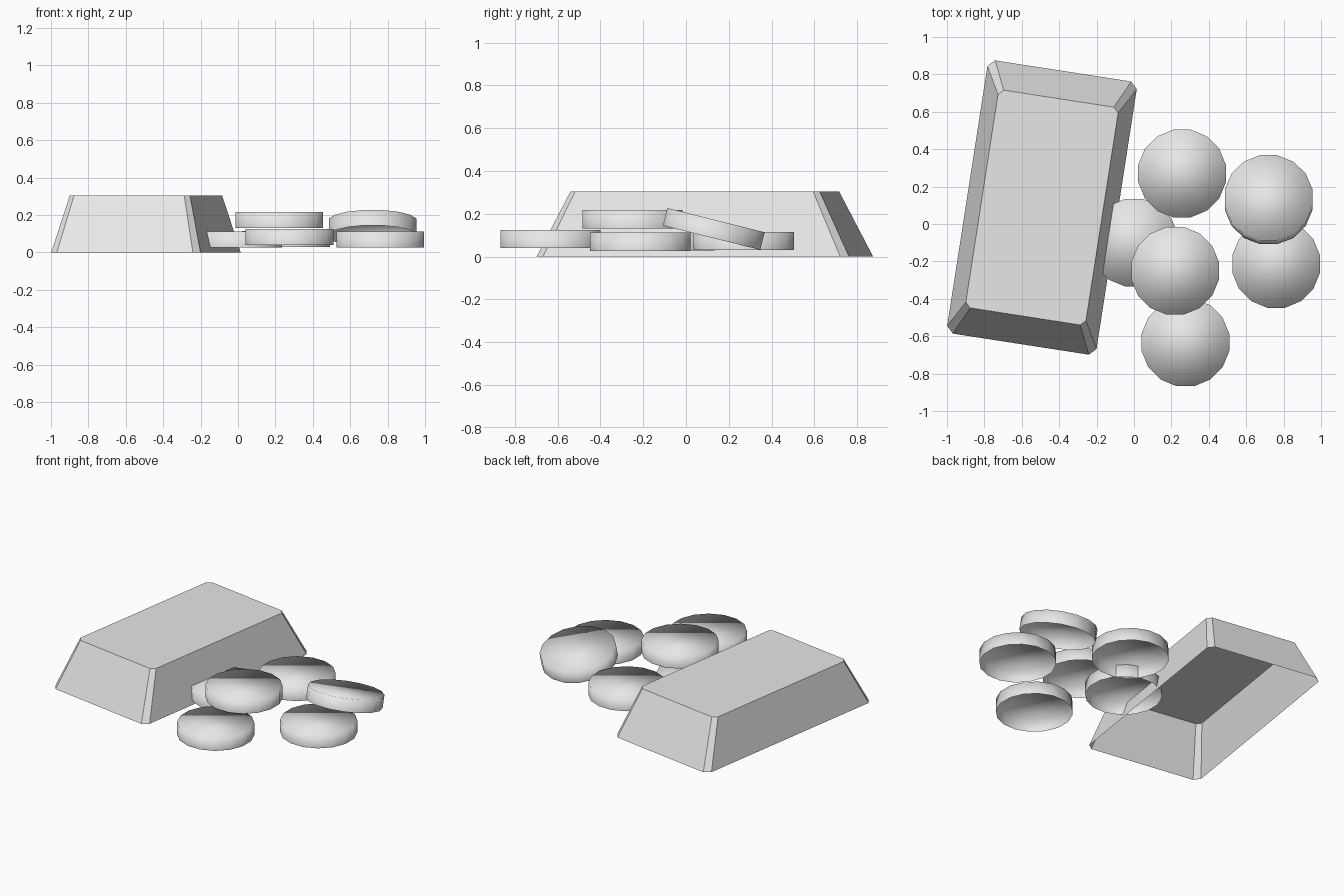
import bpy
import bmesh
from math import radians
from mathutils import Matrix

cube = bpy.data.objects.get("Cube")
if cube:
    bpy.data.objects.remove(cube, do_unlink=True)

grey = bpy.data.materials.new("light_grey")
grey.use_nodes = True
grey.diffuse_color = (0.8, 0.8, 0.8, 1)
grey.node_tree.nodes["Principled BSDF"].inputs["Base Color"].default_value = (0.8, 0.8, 0.8, 1)


def add_object(name, bm, smooth):
    bmesh.ops.recalc_face_normals(bm, faces=bm.faces)
    # Open shells: make sure the cap points up
    cap = max(bm.faces, key=lambda f: f.calc_center_median().z)
    if cap.normal.z < 0:
        bmesh.ops.reverse_faces(bm, faces=bm.faces)
    for face in bm.faces:
        face.smooth = smooth
    mesh = bpy.data.meshes.new(name)
    bm.to_mesh(mesh)
    bm.free()
    mesh.materials.append(grey)
    obj = bpy.data.objects.new(name, mesh)
    bpy.context.collection.objects.link(obj)
    return obj


def chamfered_ring(bm, half_x, half_y, cut, z):
    """Rectangle with cut corners, counterclockwise."""
    ring = []
    for sx, sy in ((1, 1), (-1, 1), (-1, -1), (1, -1)):
        corner = [(half_x, half_y - cut), (half_x - cut, half_y)]
        if sx * sy < 0:
            corner.reverse()
        ring += [bm.verts.new((sx * x, sy * y, z)) for x, y in corner]
    return ring


# Tapered bar, open underneath
bm = bmesh.new()
base = chamfered_ring(bm, 0.404, 0.739, 0.036, 0)
top = chamfered_ring(bm, 0.325, 0.589, 0.027, 0.305)
for i in range(len(base)):
    j = (i + 1) % len(base)
    bm.faces.new((base[i], base[j], top[j], top[i]))
bm.faces.new(top)
bar = add_object("bar", bm, False)
bar.location = (-0.492, 0.088, 0)
bar.rotation_euler.z = radians(-8.8)


# Round discs, open underneath: name, centre, tilt about x
RADIUS, HEIGHT, SIDES = 0.239, 0.085, 16
DISCS = (
    ("back_disc", (0.257, 0.27, 0.072), 0),
    ("leaning_disc", (0.72, 0.13, 0.129), -14),
    ("left_disc", (0.76, -0.214, 0.069), 0),
    ("upper_disc", (0.22, -0.25, 0.174), 0),
    ("front_disc", (0.275, -0.633, 0.082), 0),
    ("inner_disc", (0.0, -0.1, 0.07), 0),
)
for name, centre, tilt in DISCS:
    bm = bmesh.new()
    bmesh.ops.create_cone(bm, cap_ends=True, segments=SIDES, radius1=RADIUS,
                          radius2=RADIUS, depth=HEIGHT,
                          matrix=Matrix.Rotation(radians(180 / SIDES), 4, "Z"))
    bottom = min(bm.faces, key=lambda f: f.calc_center_median().z)
    bmesh.ops.delete(bm, geom=[bottom], context="FACES_ONLY")
    disc = add_object(name, bm, True)
    disc.location = centre
    disc.rotation_euler.x = radians(tilt)
